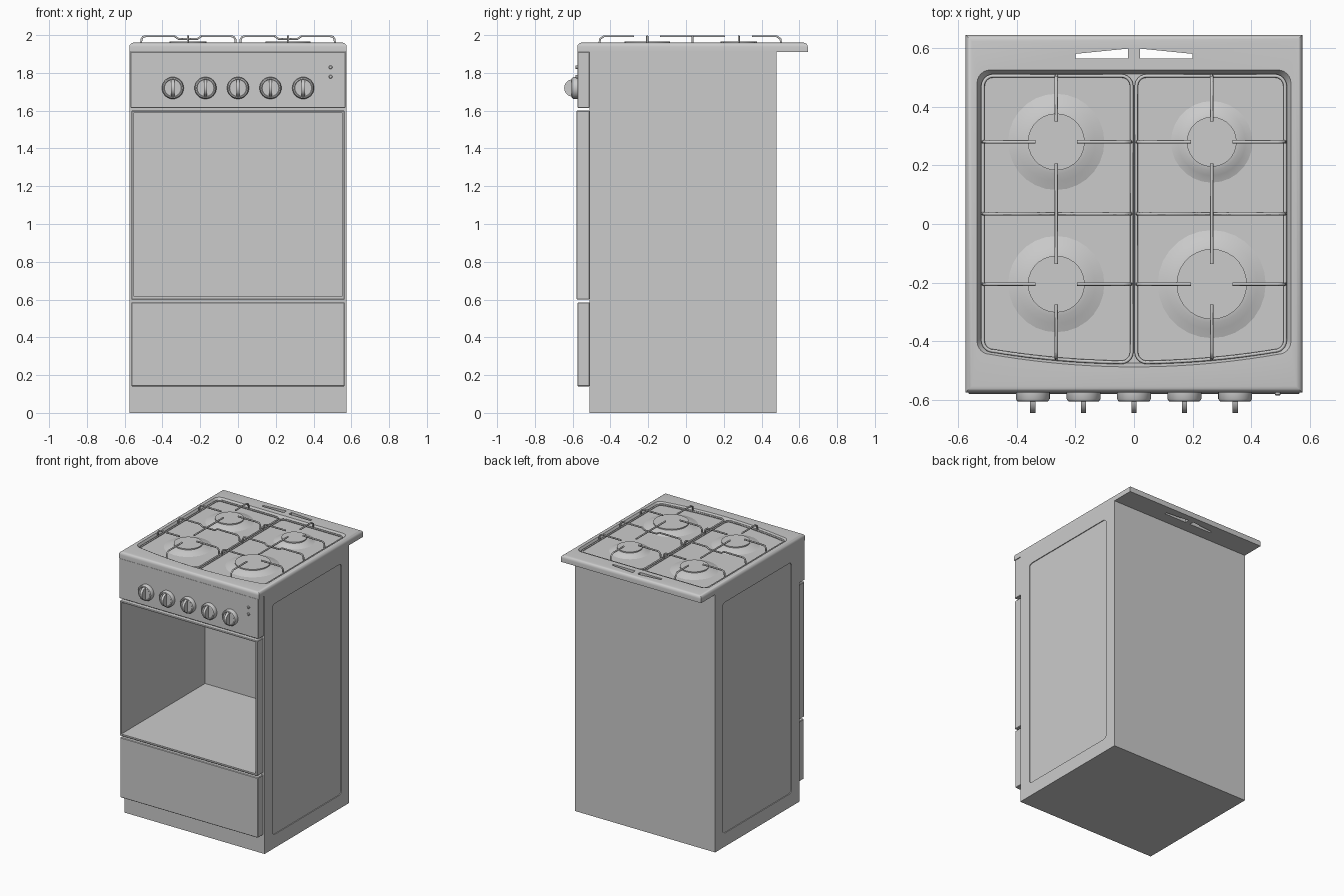
import bpy, bmesh, math
from mathutils import Matrix

if "Cube" in bpy.data.objects:
    bpy.data.objects.remove(bpy.data.objects["Cube"])


def finish(name, bm, smooth=False):
    bmesh.ops.recalc_face_normals(bm, faces=bm.faces)
    me = bpy.data.meshes.new(name)
    bm.to_mesh(me)
    bm.free()
    ob = bpy.data.objects.new(name, me)
    bpy.context.collection.objects.link(ob)
    if smooth:
        bpy.ops.object.select_all(action='DESELECT')
        ob.select_set(True)
        bpy.context.view_layer.objects.active = ob
        bpy.ops.object.shade_smooth_by_angle(angle=math.radians(35))
    return ob


def box(name, x, y, z, bevel=0.0):
    bm = bmesh.new()
    bmesh.ops.create_cube(bm, size=1)
    for v in bm.verts:
        v.co = [c[0] if t < 0 else c[1] for t, c in zip(v.co, (x, y, z))]
    if bevel:
        bmesh.ops.bevel(bm, geom=bm.edges[:], offset=bevel, segments=1, affect='EDGES')
    return finish(name, bm)


def prism(name, a, b, smooth=False):
    """Closed solid between two matching 3D loops."""
    bm = bmesh.new()
    va, vb = [bm.verts.new(p) for p in a], [bm.verts.new(p) for p in b]
    bm.faces.new(va)
    bm.faces.new(vb)
    for i in range(len(va)):
        j = (i + 1) % len(va)
        bm.faces.new((va[i], va[j], vb[j], vb[i]))
    return finish(name, bm, smooth)


def lathe(name, profile, matrix, steps=28):
    bm = bmesh.new()
    vs = [bm.verts.new((r, 0, z)) for r, z in profile]
    es = [bm.edges.new(p) for p in zip(vs, vs[1:])]
    bmesh.ops.spin(bm, geom=vs + es, cent=(0, 0, 0), axis=(0, 0, 1),
                   angle=math.tau, steps=steps)
    bmesh.ops.remove_doubles(bm, verts=bm.verts, dist=1e-5)
    bm.transform(matrix)
    return finish(name, bm, True)


def cut(target, cutter, keep=False):
    mod = target.modifiers.new("cut", 'BOOLEAN')
    mod.operation, mod.solver, mod.object = 'DIFFERENCE', 'EXACT', cutter
    bpy.context.view_layer.objects.active = target
    bpy.ops.object.modifier_apply(modifier=mod.name)
    if not keep:
        bpy.data.objects.remove(cutter)


def outline(x0, x1, back, front, r, n=6, span=12):
    """Rounded rectangle whose front edge follows front(x)."""
    corners = [(x1 - r, back - r, 0), (x0 + r, back - r, 90),
               (x0 + r, front(x0 + r) + r, 180), (x1 - r, front(x1 - r) + r, 270)]
    pts = []
    for k, (cx, cy, start) in enumerate(corners):
        for i in range(n + 1):
            t = math.radians(start + 90 * i / n)
            pts.append((cx + r * math.cos(t), cy + r * math.sin(t)))
        if k == 2:
            for i in range(1, span):
                x = x0 + r + (x1 - x0 - 2 * r) * i / span
                pts.append((x, front(x)))
    return pts


def rod(name, paths, radius=0.006, closed=False):
    cu = bpy.data.curves.new(name, 'CURVE')
    cu.dimensions, cu.bevel_depth, cu.bevel_resolution = '3D', radius, 1
    cu.use_fill_caps = True
    for pts in paths:
        sp = cu.splines.new('POLY')
        sp.points.add(len(pts) - 1)
        for p, co in zip(sp.points, pts):
            p.co = (*co, 1)
        sp.use_cyclic_u = closed
    ob = bpy.data.objects.new(name, cu)
    bpy.context.collection.objects.link(ob)
    return ob


# Cabinet, with oven cavity and shallow pressed side panels
body = box("cabinet", (-0.575, 0.575), (-0.51, 0.48), (0, 1.915))
door = box("oven_door_frame", (-0.565, 0.565), (-0.58, -0.51), (0.6, 1.6), 0.004)
cavity = box("cavity_cutter", (-0.55, 0.55), (-0.7, 0.4), (0.615, 1.59))
cut(door, cavity, keep=True)
cut(body, cavity)
side = outline(-0.415, 0.39, 1.81, lambda y: 0.1, 0.025, span=2)
for s in (-1, 1):
    cut(body, prism("side_cutter", [(s * 0.569, y, z) for y, z in side],
                    [(s * 0.6, y, z) for y, z in side]))

# Front panels
box("control_panel", (-0.57, 0.57), (-0.575, -0.51), (1.615, 1.912), 0.003)
box("storage_drawer", (-0.565, 0.565), (-0.575, -0.51), (0.14, 0.585), 0.004)

# Hob plate with rounded top rim, curved-front tray and rear vents
bm = bmesh.new()
bmesh.ops.create_cube(bm, size=1)
bm.transform(Matrix.Translation((0, 0.035, 1.935)) @ Matrix.Diagonal((1.15, 1.22, 0.05, 1)))
top = [e for e in bm.edges if all(v.co.z > 1.95 for v in e.verts)]
bmesh.ops.bevel(bm, geom=top, offset=0.022, segments=4, profile=0.5, affect='EDGES')
hob = finish("hob_plate", bm)
TRAY = 1.936


def tray_loop(grow, z):
    return [(x, y, z) for x, y in outline(
        -0.53 - grow, 0.53 + grow, 0.52 + grow,
        lambda x: -0.482 - grow + 0.05 * (x / 0.53) ** 2, 0.045, span=20)]


cut(hob, prism("tray_cutter", tray_loop(-0.008, TRAY), tray_loop(0.008, 1.965)))
for s in (-1, 1):
    vent = [(0.02, 0.565), (0.2, 0.565), (0.2, 0.58), (0.02, 0.598)]
    cut(hob, prism("vent_cutter", [(s * x, y, 1.8) for x, y in vent],
                   [(s * x, y, 2.1) for x, y in vent]))
bpy.ops.object.select_all(action='DESELECT')
hob.select_set(True)
bpy.context.view_layer.objects.active = hob
bpy.ops.object.shade_smooth_by_angle(angle=math.radians(35))

# Burners: raised dome and flat cap
for label, x, y, r, base in (("back_left", -0.265, 0.28, 0.097, 0.17),
                             ("back_right", 0.265, 0.28, 0.085, 0.145),
                             ("front_left", -0.265, -0.205, 0.097, 0.17),
                             ("front_right", 0.265, -0.205, 0.12, 0.19)):
    mid = (r + base) / 2
    lathe("burner_" + label,
          [(base, TRAY - 0.002), (base - 0.012, TRAY + 0.002), (mid, 1.946), (r + 0.012, 1.955),
           (r, 1.957), (r, 1.965), (0, 1.965)],
          Matrix.Translation((x, y, 0)))

# Pan supports: outer ring plus raised fingers, one per side
LOW, DIP, HIGH = 1.945, 1.98, 1.994
for s, label in ((-1, "left"), (1, "right")):
    ring = outline(0.008, 0.515, 0.505, lambda x: -0.472 + 0.045 * (x / 0.515) ** 2, 0.035)
    rod("pan_support_ring_" + label, [[(s * x, y, LOW) for x, y in ring]], closed=True)
    outer = [(0.515, LOW), (0.511, 1.978), (0.504, 1.99), (0.49, HIGH)]
    inner = [(0.035, HIGH), (0.022, 1.99), (0.014, 1.978), (0.01, LOW)]
    fingers = []
    for y in (0.28, -0.205):
        fingers.append([(s * x, y, z) for x, z in outer + [(0.335, HIGH)]])
        fingers.append([(s * x, y, z) for x, z in [(0.195, HIGH)] + inner])
    bridge = [(0.335, HIGH), (0.315, DIP), (0.215, DIP), (0.195, HIGH)]
    fingers.append([(s * x, 0.035, z) for x, z in outer + bridge + inner])
    cx = s * 0.265
    fingers.append([(cx, 0.505, LOW), (cx, 0.5, 1.98), (cx, 0.48, HIGH), (cx, 0.35, HIGH)])
    fingers.append([(cx, -0.46, LOW), (cx, -0.455, 1.98), (cx, -0.435, HIGH), (cx, -0.275, HIGH)])
    fingers.append([(cx, 0.207, HIGH), (cx, -0.137, HIGH)])
    rod("pan_support_fingers_" + label, fingers)

# Control knobs: round skirt and half-disc grip
for i, x in enumerate((-0.345, -0.172, 0, 0.172, 0.345), 1):
    place = Matrix.Translation((x, -0.57, 1.72)) @ Matrix.Rotation(math.pi / 2, 4, 'X')
    lathe(f"knob_skirt_{i}", [(0.058, 0), (0.058, 0.026), (0.053, 0.034), (0.047, 0.036),
                              (0.044, 0.033), (0, 0.033)], place, 32)
    arc = [(math.radians(a) + math.pi / 2) for a in range(-90, 91, 15)]
    grip = [(-0.598 - 0.047 * math.sin(t), 1.72 + 0.046 * math.cos(t)) for t in arc]
    prism(f"knob_grip_{i}", [(x - 0.009, y, z) for y, z in grip],
          [(x + 0.009, y, z) for y, z in grip], True)

# Small push buttons beside the knobs
for i, z in enumerate((1.83, 1.78), 1):
    lathe(f"push_button_{i}", [(0.01, 0), (0.01, 0.01), (0.007, 0.013), (0, 0.013)],
          Matrix.Translation((0.49, -0.572, z)) @ Matrix.Rotation(math.pi / 2, 4, 'X'), 12)
